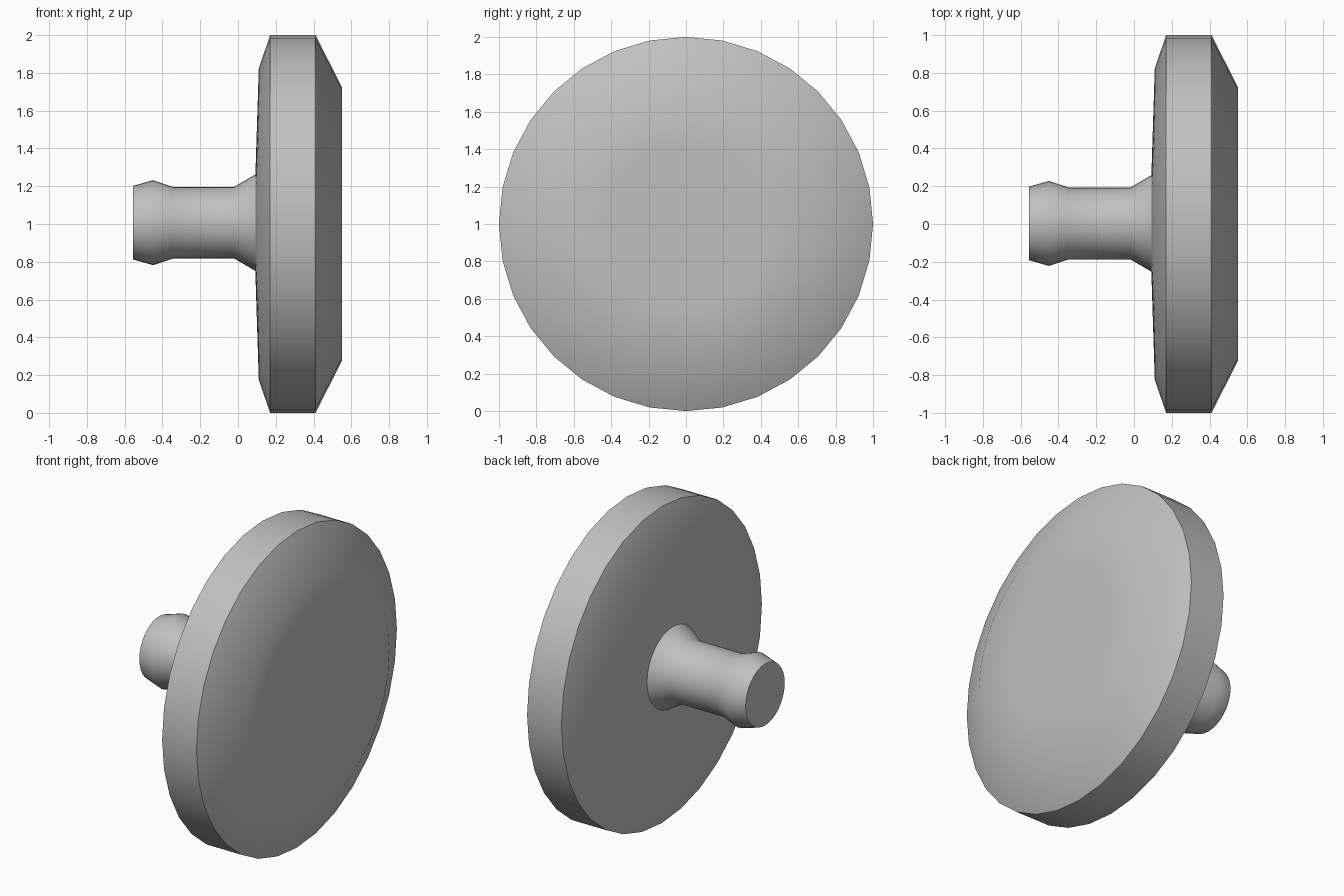
import bpy
import bmesh
import math

cube = bpy.data.objects.get("Cube")
if cube:
    bpy.data.objects.remove(cube, do_unlink=True)

SIDES = 32

grey = bpy.data.materials.new("plain grey")
grey.use_nodes = True
GREY = (0.53, 0.53, 0.53, 1)
grey.diffuse_color = GREY
grey.node_tree.nodes["Principled BSDF"].inputs["Base Color"].default_value = GREY


def turned_part(name, profile, centre):
    """Spin an (x, radius) profile around the x axis and cap both ends."""
    bm = bmesh.new()
    rings = []
    for x, r in profile:
        angles = [2 * math.pi * i / SIDES for i in range(SIDES)]
        rings.append([bm.verts.new((x, r * math.cos(a), r * math.sin(a))) for a in angles])
    for a, b in zip(rings, rings[1:]):
        for i in range(SIDES):
            j = (i + 1) % SIDES
            bm.faces.new((a[i], a[j], b[j], b[i]))
    bm.faces.new(rings[0])
    bm.faces.new(rings[-1])
    bmesh.ops.recalc_face_normals(bm, faces=bm.faces)
    mesh = bpy.data.meshes.new(name)
    bm.to_mesh(mesh)
    bm.free()
    mesh.materials.append(grey)
    obj = bpy.data.objects.new(name, mesh)
    obj.location = centre
    bpy.context.collection.objects.link(obj)
    bpy.ops.object.select_all(action="DESELECT")
    obj.select_set(True)
    bpy.context.view_layer.objects.active = obj
    bpy.ops.object.shade_smooth_by_angle(angle=math.radians(35))
    return obj


# Wide round head with a bevelled face and a shallow back
turned_part("head_disc", [(0.09, 0.2), (0.11, 0.825), (0.17, 1.0), (0.41, 1.0),
                          (0.55, 0.725), (0.55, 0.45)], (0, 0, 1))

# Stem with a flared base and a ridged tip
turned_part("stem", [(-0.555, 0.195), (-0.45, 0.225), (-0.345, 0.19),
                     (-0.02, 0.19), (0.095, 0.257)], (0, 0.003, 1.007))
